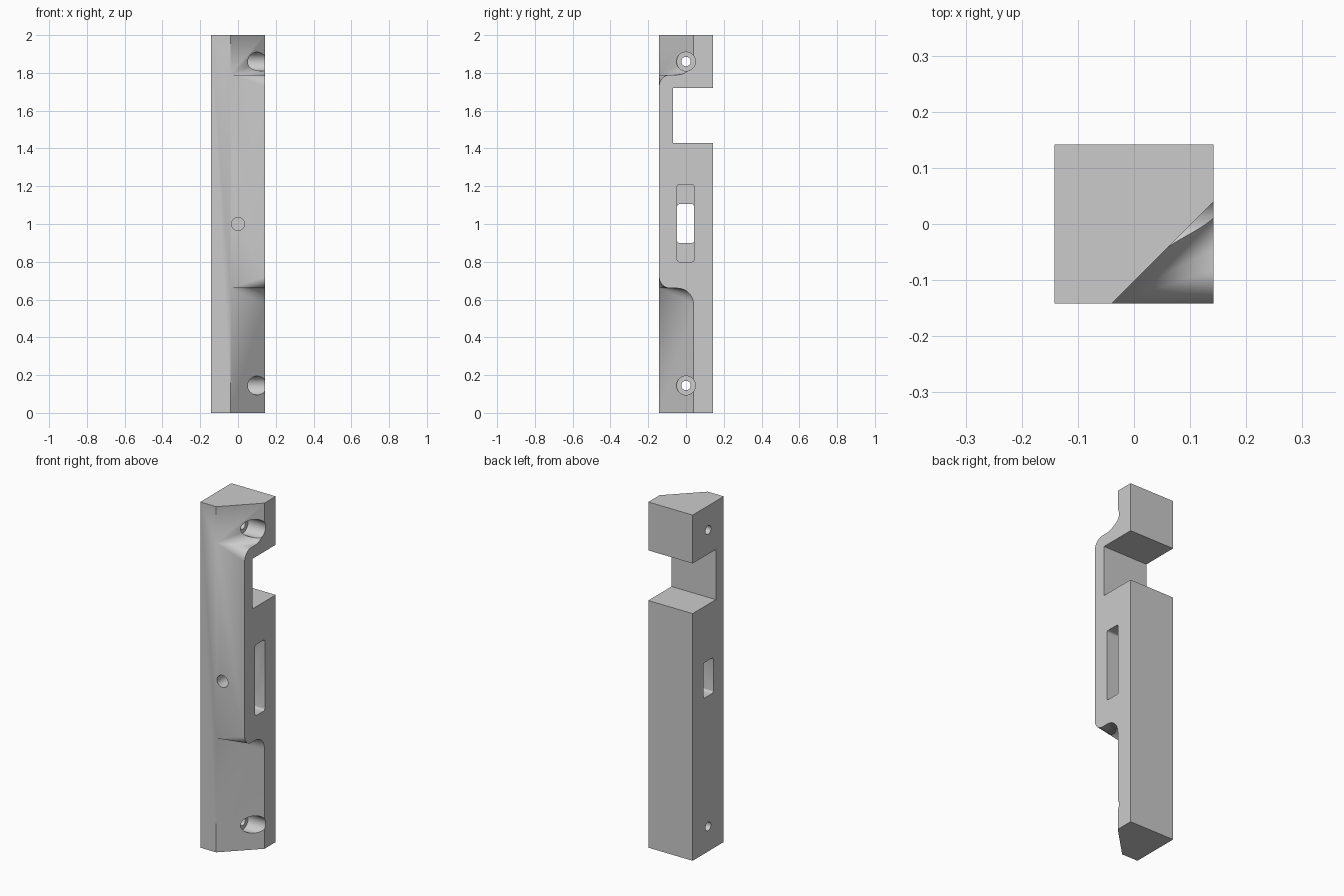
import bpy, bmesh, math
from mathutils import Matrix

old = bpy.data.objects.get("Cube")
if old:
    bpy.data.objects.remove(old, do_unlink=True)

H = 0.142      # half width of the bar
C = 0.04       # where the chamfer meets the faces
MID = 1.225    # height about which the two chamfers mirror

grey = bpy.data.materials.new("plain_grey")
grey.use_nodes = True
grey.diffuse_color = (0.6, 0.6, 0.6, 1)
grey.node_tree.nodes["Principled BSDF"].inputs["Base Color"].default_value = (0.6, 0.6, 0.6, 1)


def make_object(name, bm):
    bmesh.ops.recalc_face_normals(bm, faces=bm.faces)
    mesh = bpy.data.meshes.new(name)
    bm.to_mesh(mesh)
    bm.free()
    mesh.materials.append(grey)
    ob = bpy.data.objects.new(name, mesh)
    bpy.context.collection.objects.link(ob)
    return ob


# S-shaped run-out of the lower chamfer on the side face, as (y, z)
def arc(cy, cz, r, start, end, n=12):
    return [(cy + r * math.cos(math.radians(start + (end - start) * i / n)),
             cz + r * math.sin(math.radians(start + (end - start) * i / n)))
            for i in range(n + 1)]


s_curve = arc(-H + 0.06, 0.72, 0.06, 180, 270) + arc(C - 0.085, 0.575, 0.085, 90, 0)

# Bar with chamfered corner at both ends
bm = bmesh.new()
v = bm.verts.new
ends = []
for mirrored in (False, True):
    flip = (lambda z: 2 * MID - z) if mirrored else (lambda z: z)
    z_end = 2 if mirrored else 0
    ends.append({
        "back_r": v((-H, H, z_end)), "back_l": v((H, H, z_end)),
        "side": v((H, C, z_end)), "front": v((-C, -H, z_end)),
        "corner": v((-H, -H, z_end)), "apex": v((-C, -H, flip(0.66))),
        "curve": [v((H, y, flip(z))) for y, z in s_curve]})
for e in ends:
    bm.faces.new([e[k] for k in ("back_r", "back_l", "side", "front", "corner")])
    bm.faces.new([e["front"], e["side"], e["curve"][-1], e["apex"]])
    for a, b in zip(e["curve"], e["curve"][1:]):
        bm.faces.new([e["apex"], a, b])
lo, hi = ends
bm.faces.new([lo["back_r"], lo["back_l"], hi["back_l"], hi["back_r"]])
bm.faces.new([lo["back_r"], lo["corner"], hi["corner"], hi["back_r"]])
bm.faces.new([lo["corner"], lo["front"], lo["apex"], lo["curve"][0],
              hi["curve"][0], hi["apex"], hi["front"], hi["corner"]])
bm.faces.new([lo["back_l"], lo["side"]] + lo["curve"][::-1]
             + hi["curve"] + [hi["side"], hi["back_l"]])
bar = make_object("chamfered_bar", bm)


def cut(cutter):
    cutter.hide_render = True
    mod = bar.modifiers.new("cut", "BOOLEAN")
    mod.operation = "DIFFERENCE"
    mod.solver = "EXACT"
    mod.object = cutter
    bpy.context.view_layer.objects.active = bar
    bpy.ops.object.modifier_apply(modifier=mod.name)
    bpy.data.objects.remove(cutter, do_unlink=True)


def box_cut(x0, x1, y0, y1, z0, z1, bevel=0):
    b = bmesh.new()
    bmesh.ops.create_cube(b, size=1)
    for p in b.verts:
        p.co = [lo_ + (c + 0.5) * (hi_ - lo_) for c, lo_, hi_ in
                zip(p.co, (x0, y0, z0), (x1, y1, z1))]
    if bevel:
        along_x = [e for e in b.edges if abs(e.verts[0].co.x - e.verts[1].co.x) > 0.01]
        bmesh.ops.bevel(b, geom=along_x, offset=bevel, segments=4, profile=0.5, affect="EDGES")
    cut(make_object("box_cutter", b))


def round_cut(axis, start, end, r, z):
    b = bmesh.new()
    turn = Matrix.Rotation(math.pi / 2, 4, "Y" if axis == "x" else "X")
    mid = (start + end) / 2
    place = Matrix.Translation((mid, 0, z) if axis == "x" else (0, mid, z))
    bmesh.ops.create_cone(b, cap_ends=True, segments=40, radius1=r, radius2=r,
                          depth=end - start, matrix=place @ turn)
    cut(make_object("round_cutter", b))


# Notch across the back
box_cut(-0.3, 0.3, -0.07, 0.3, 1.43, 1.72)
# Stepped slot through the side
box_cut(0.0, 0.3, -0.047, 0.043, 0.8, 1.21, 0.012)
box_cut(-0.3, 0.1, -0.047, 0.043, 0.9, 1.105, 0.012)
# Counterbored screw holes
for z in (0.145, 1.86):
    round_cut("x", 0.03, 0.3, 0.05, z)
    round_cut("x", -0.3, 0.1, 0.025, z)
# Small hole from the front into the slot
round_cut("y", -0.3, -0.02, 0.035, 1.0)

bpy.ops.object.select_all(action="DESELECT")
bar.select_set(True)
bpy.context.view_layer.objects.active = bar
bpy.ops.object.shade_smooth_by_angle(angle=math.radians(30))
